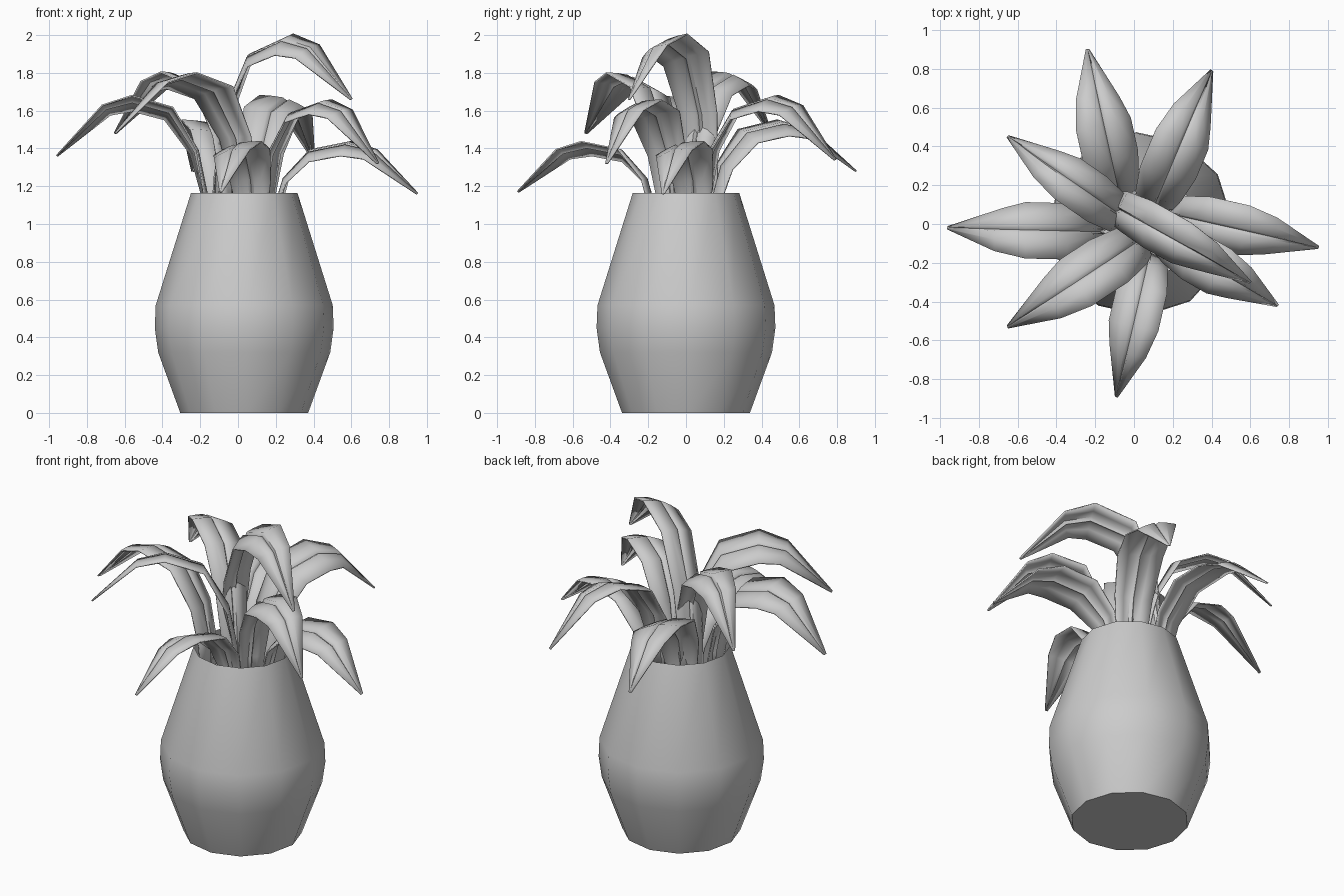
import bpy, bmesh, math
from mathutils import Vector, Quaternion

if "Cube" in bpy.data.objects:
    bpy.data.objects.remove(bpy.data.objects["Cube"])


def finish(bm, name, angle):
    me = bpy.data.meshes.new(name)
    bm.normal_update()
    bm.to_mesh(me)
    bm.free()
    ob = bpy.data.objects.new(name, me)
    bpy.context.collection.objects.link(ob)
    bpy.ops.object.select_all(action='DESELECT')
    ob.select_set(True)
    bpy.context.view_layer.objects.active = ob
    bpy.ops.object.shade_smooth_by_angle(angle=math.radians(angle))
    return ob


def skin(bm, rows, closed=False):
    n = len(rows[0])
    for a, b in zip(rows, rows[1:]):
        for i in range(n if closed else n - 1):
            j = (i + 1) % n
            bm.faces.new((a[i], a[j], b[j], b[i]))


# Vase: open, twelve-sided turned profile with a closed base
def make_vase():
    bm = bmesh.new()
    profile = [(0.339, 0), (0.456, 0.32), (0.474, 0.45), (0.469, 0.57), (0.282, 1.165)]
    rows = []
    for r, z in profile:
        angles = [math.radians(2.7 + 30 * i) for i in range(12)]
        rows.append([bm.verts.new((0.033 + r * math.cos(a), r * math.sin(a), z)) for a in angles])
    skin(bm, rows, True)
    bm.faces.new(rows[0][::-1])
    finish(bm, "vase", 40)


# Leaf: arching spine carrying a shallow creased cross-section, rolled to one side
ARCH = [(0, 0, .08), (.02, .30, .095), (.08, .62, .12), (.25, .92, .15), (.5, 1, .15)]
CREASE = [(-1, -.012), (-.5, .004), (-.13, .012), (0, -.006), (.13, .012), (.5, .004), (1, -.012)]
BASE_Z = 0.95


def make_leaf(name, base, tip, apex, width=1.0, roll=16):
    start, end = Vector((*base, 0)), Vector((tip[0], tip[1], 0))
    out = (end - start).normalized()
    flat_side = Vector((-out.y, out.x, 0))
    spine = [(s, BASE_Z + f * (apex - BASE_Z), w) for s, f, w in ARCH]
    spine += [(.68, apex - .13 * (apex - tip[2]), .115), (1, tip[2], .008)]
    pts = [start.lerp(end, s) + Vector((0, 0, z)) for s, z, w in spine]
    bm = bmesh.new()
    rows = []
    for k, p in enumerate(pts):
        tangent = (pts[min(k + 1, len(pts) - 1)] - pts[max(k - 1, 0)]).normalized()
        turn = Quaternion(tangent, -math.radians(roll) * min(1, k / 3))
        side = turn @ flat_side
        normal = tangent.cross(side)
        w = spine[k][2] * width
        depth = min(1, w / .1)
        rows.append([bm.verts.new(p + side * u * w + normal * h * depth) for u, h in CREASE])
    skin(bm, rows)
    ob = finish(bm, name, 60)
    mod = ob.modifiers.new("thickness", 'SOLIDIFY')
    mod.thickness = 0.008
    mod.offset = 0


make_vase()

# Base xy, tip xyz, apex height, width factor, roll in degrees (left edge up)
LEAVES = {
    "leaf_back": ((-.07, .13), (-.24, .90, 1.28), 1.52, 1.0, -16),
    "leaf_back_right": ((.10, .08), (.40, .79, 1.34), 1.65, 1.0, -16),
    "leaf_right": ((.19, .05), (.95, -.12, 1.16), 1.41, .9, -16),
    "leaf_front_right": ((.13, -.07), (.74, -.42, 1.32), 1.63, .9, -16),
    "leaf_tall": ((-.12, .10), (.60, -.30, 1.66), 1.96, .85, -26),
    "leaf_front": ((.08, -.16), (-.09, -.89, 1.17), 1.41, .9, -16),
    "leaf_front_left": ((.05, -.07), (-.65, -.53, 1.48), 1.77, 1.0, -16),
    "leaf_left": ((-.16, -.04), (-.96, -.02, 1.36), 1.65, 1.0, -16),
    "leaf_back_left": ((-.03, .02), (-.65, .45, 1.48), 1.78, .85, -16),
}
for leaf_name, spec in LEAVES.items():
    make_leaf(leaf_name, *spec)
